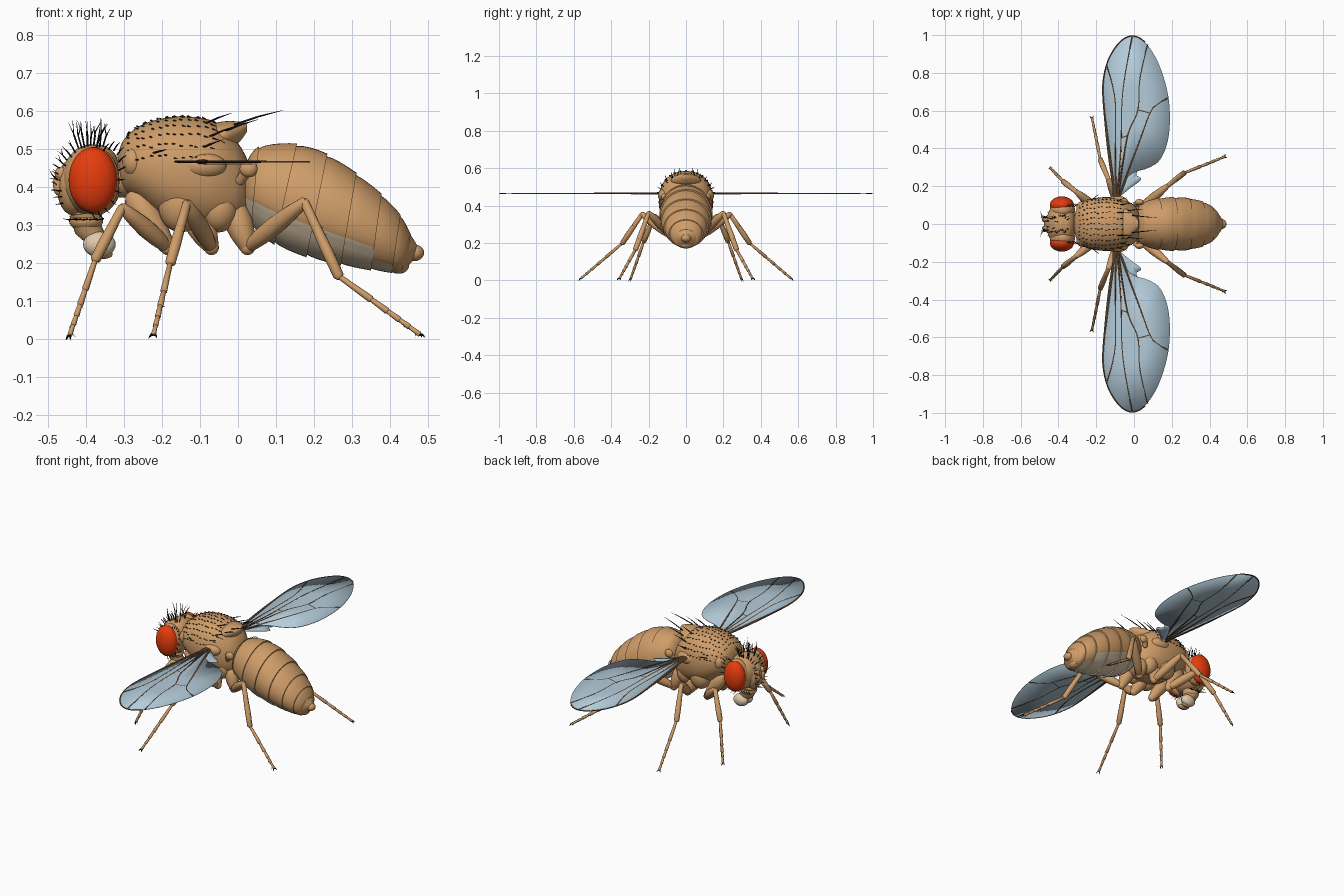
import bpy, bmesh, math, random
from mathutils import Vector
from mathutils.bvhtree import BVHTree

random.seed(4)
cube = bpy.data.objects.get("Cube")
if cube:
    bpy.data.objects.remove(cube)


def material(name, rgb):
    m = bpy.data.materials.new(name)
    m.use_nodes = True
    m.diffuse_color = (*rgb, 1)
    m.node_tree.nodes["Principled BSDF"].inputs["Base Color"].default_value = (*rgb, 1)
    return m


MATS = [material("tan_cuticle", (.62, .335, .14)), material("pale_cuticle", (.73, .59, .41)),
        material("eye_red", (.80, .045, .004)), material("wing_blue_grey", (.46, .61, .71)),
        material("vein_brown", (.09, .045, .02)), material("bristle_black", (.008, .008, .008))]
TAN, PALE, RED, WING, VEIN, BLACK = range(6)


def smooth(rows, steps=5):
    """Catmull-Rom resampling of a list of equal-length tuples."""
    out = []
    for i in range(len(rows) - 1):
        a, b, c, d = (rows[min(max(i + k, 0), len(rows) - 1)] for k in (-1, 0, 1, 2))
        for s in range(steps):
            t = s / steps
            out.append(tuple(.5 * (2*q + (r-p)*t + (2*p - 5*q + 4*r - w)*t*t + (3*q - p - 3*r + w)*t**3)
                             for p, q, r, w in zip(a, b, c, d)))
    return out + [tuple(rows[-1])]


def ring(center, u, v, n=32, power=1):
    c = Vector(center)
    f = lambda w: math.copysign(abs(w) ** power, w)
    angles = [math.tau * j / n for j in range(n)]
    return [c + u * f(math.sin(a)) + v * f(math.cos(a)) for a in angles]


class Part:
    def __init__(self):
        self.verts, self.faces, self.mats = [], [], []

    def loft(self, rings, mat=TAN):
        base, n = len(self.verts), len(rings[0])
        for r in rings:
            self.verts += r
        for k in range(len(rings) - 1):
            for j in range(n):
                a, b = base + k * n + j, base + k * n + (j + 1) % n
                self.faces.append((a, b, b + n, a + n))
                self.mats.append(mat(k, j) if callable(mat) else mat)
        for k in (0, len(rings) - 1):
            self.faces.append(tuple(base + k * n + j for j in range(n)))
            self.mats.append(TAN if callable(mat) else mat)

    def limb(self, points, radii, mat=TAN, n=10, flat=1):
        pts = [Vector(p) for p in points]
        rings = []
        for i, p in enumerate(pts):
            d = (pts[min(i + 1, len(pts) - 1)] - pts[max(i - 1, 0)]).normalized()
            u = d.cross(Vector((.4, .8, .45))).normalized()
            r = ring((0, 0, 0), u * radii[i], d.cross(u) * radii[i], n)
            rings.append([p + Vector((q.x, q.y, q.z * flat)) for q in r])
        self.loft(rings, mat)

    def taper(self, a, b, radii, mat=TAN, n=12):
        """Straight limb with evenly spaced radii and rounded ends."""
        a, b, m = Vector(a), Vector(b), len(radii) - 1
        pts = [a.lerp(b, i / m) for i in range(m + 1)]
        d = (b - a).normalized()
        pts = [a - d * radii[0] * .6] + pts + [b + d * radii[-1] * .6]
        self.limb(pts, [radii[0] * .5, *radii, radii[-1] * .5], mat, n)

    def ball(self, center, size, mat=TAN, n=24):
        x, y, z = size
        rings = []
        for i in range(n // 2 + 1):
            a = math.pi * min(max(i / (n // 2), .01), .99)
            c = Vector(center) + Vector((0, 0, z * math.cos(a)))
            rings.append(ring(c, Vector((x * math.sin(a), 0, 0)), Vector((0, y * math.sin(a), 0)), n))
        self.loft(rings, mat)

    def blade(self, outline, center, z):
        """Thin plate whose rim normals blend softly inwards."""
        cx, cy = center
        self.loft([[Vector((cx + (x - cx) * s, cy + (y - cy) * s, z + h)) for x, y in outline]
                   for s, h in [(.05, .0015), (.3, .0015), (1, .0015), (1, -.0015), (.3, -.0015), (.05, -.0015)]], WING)

    def bristle(self, base, direction, length, r=.0022, bend=(.3, 0, 0)):
        b, d = Vector(base), Vector(direction).normalized()
        mid = b + d * length * .5
        tip = mid + (d + Vector(bend)).normalized() * length * .5
        self.limb([b - d * .006, mid, tip], [r, r * .8, r * .15], BLACK, 4)

    def body(self, rows, power=1, n=32):
        """Loft along x from rows of (x, top, bottom, half width)."""
        self.loft([ring((x, 0, (t + b) / 2), Vector((0, w, 0)), Vector((0, 0, (t - b) / 2)), n, power)
                   for x, t, b, w in smooth(rows)])

    def build(self, name, mirror=False, sharp=45):
        mesh = bpy.data.meshes.new(name)
        mesh.from_pydata(self.verts, [], self.faces)
        used = sorted(set(self.mats))
        for m in used:
            mesh.materials.append(MATS[m])
        mesh.polygons.foreach_set("material_index", [used.index(m) for m in self.mats])
        bm = bmesh.new()
        bm.from_mesh(mesh)
        bmesh.ops.recalc_face_normals(bm, faces=bm.faces)
        bm.to_mesh(mesh)
        bm.free()
        mesh.shade_smooth()
        mesh.set_sharp_from_angle(angle=math.radians(sharp))
        ob = bpy.data.objects.new(name, mesh)
        bpy.context.collection.objects.link(ob)
        if mirror:
            mod = ob.modifiers.new("Mirror", 'MIRROR')
            mod.use_axis = (False, True, False)
            mod.use_mirror_merge = False


# Thorax with shield, neck and side plates
thorax = Part()
thorax.body([(-.315, .49, .43, .04), (-.3, .525, .39, .09), (-.26, .56, .36, .122), (-.2, .58, .315, .138),
             (-.13, .585, .29, .142), (-.06, .57, .285, .132), (0, .515, .30, .1), (.03, .46, .34, .06)], .9)
skin = BVHTree.FromPolygons(thorax.verts, thorax.faces)
thorax.body([(-.1, .56, .49, .07), (-.04, .572, .495, .08), (0, .572, .515, .05), (.024, .568, .545, .018)])
thorax.limb([(-.34, 0, .42), (-.28, 0, .43)], [.05, .06], n=20)
thorax.build("thorax")
plates = Part()
for c, s in [((-.09, .115, .455), (.06, .035, .035)), ((-.15, .08, .35), (.06, .05, .07)),
             ((-.05, .065, .34), (.05, .05, .06)), ((-.275, .085, .465), (.03, .035, .04))]:
    plates.ball(c, s)
plates.build("thorax_side_plates", True)

# Abdomen: overlapping segments, rows of (top x, top z, bottom x, bottom z, half width)
rows = [(.015, .45, .015, .34, .07), (.055, .505, .035, .295, .112), (.155, .512, .095, .245, .135),
        (.235, .485, .18, .212, .141), (.312, .435, .27, .19, .136), (.378, .38, .35, .178, .118),
        (.428, .325, .405, .172, .09), (.455, .275, .43, .175, .06), (.475, .24, .46, .205, .02)]
STEPS, N = 5, 48
fine = smooth(rows, STEPS)


def is_pale(seg, j):
    return seg < 6 and abs(j + .5 - N / 2) < N * (.195 if seg < 5 else .13)


abdomen = Part()
rings = []
for seg in range(len(rows) - 1):
    for s in range(STEPS + 1):
        tx, tz, bx, bz, w = fine[seg * STEPS + s]
        top, low = Vector((tx, 0, tz)), Vector((bx, 0, bz))
        c, grow = (top + low) / 2, .965 + .05 * (s / STEPS) ** .6
        r = ring(c, Vector((0, w * grow, 0)), (top - low) / 2 * grow, N)
        rings.append([c + (p - c) * (.97 if is_pale(seg, j) and is_pale(seg, j - 1) else 1)
                      for j, p in enumerate(r)])
abdomen.loft(rings, lambda k, j: PALE if is_pale(k // (STEPS + 1), j) else TAN)
abdomen.ball((.464, 0, .226), (.026, .026, .022))
abdomen.ball((.425, 0, .195), (.026, .035, .024))
abdomen.build("abdomen")

# Head, mouthparts and eyes set into sockets
head = Part()
head.ball((-.385, 0, .417), (.08, .118, .095), n=32)
head.ball((-.365, 0, .43), (.058, .108, .08), n=32)
scalp = BVHTree.FromPolygons(head.verts, head.faces)
head.ball((-.435, 0, .40), (.042, .06, .075))
head.ball((-.40, 0, .31), (.045, .045, .028))
head.limb([(-.40, 0, .33), (-.395, 0, .29), (-.37, 0, .26)], [.045, .036, .026], n=20)
head.build("head")
lips = Part()
lips.ball((-.365, .022, .248), (.043, .028, .034), PALE)
lips.ball((-.355, .015, .222), (.025, .015, .012))
lips.build("mouth_lobes", True)
eyes = Part()
eyes.ball((-.379, .074, .417), (.067, .056, .088), n=32)
eyes.ball((-.382, .1, .418), (.064, .046, .086), RED, 36)
eyes.build("eyes", True)
antennae = Part()
antennae.ball((-.465, .022, .435), (.018, .014, .018), n=16)
antennae.ball((-.474, .022, .405), (.013, .013, .028), n=16)
antennae.bristle((-.475, .03, .42), (-.5, .6, .4), .05)
antennae.build("antennae", True)

# Legs: hip, trochanter, knee, ankle and toe positions
legs = {"front": [(-.27, .05, .37), (-.185, .07, .24), (-.305, .17, .345), (-.375, .225, .21), (-.442, .295, .012)],
        "middle": [(-.11, .06, .32), (-.07, .085, .24), (-.135, .235, .355), (-.178, .34, .2), (-.222, .56, .012)],
        "hind": [(-.01, .05, .34), (.025, .075, .24), (.175, .2, .36), (.265, .27, .165), (.478, .355, .012)]}
for name, (hip, troch, knee, ankle, toe) in legs.items():
    leg = Part()
    leg.taper(hip, troch, [.034, .038, .032, .021])
    leg.ball(troch, (.02, .02, .02), n=16)
    leg.taper(troch, knee, [.016, .023, .025, .021, .014])
    leg.taper(knee, ankle, [.012, .013, .015, .014])
    a, b = Vector(ankle), Vector(toe)
    stops = [0, .4, .6, .75, .87, 1]
    for i in range(5):
        leg.taper(a.lerp(b, stops[i]), a.lerp(b, stops[i + 1]), [.007 - i * .0004, .0095 - i * .0006], n=8)
    out = (b - a).normalized()
    for side in (-1, 1):
        leg.bristle(b, out + Vector((0, 0, .3)) + side * out.cross(Vector((0, 0, 1))), .02, .004, (0, 0, -.9))
        for i in range(8):
            p = Vector(knee).lerp(a, .3 + i * .09) if side < 0 else a.lerp(b, .55 + i * .055)
            leg.bristle(p + out * .006, out + Vector((random.uniform(-1, 1), .2, 0)), .022, .0012)
    leg.build(name + "_legs", True)

# Wings: thin blades with raised veins
Z = .466
outline = smooth([(-.1, .15), (-.13, .34), (-.153, .55), (-.164, .735), (-.135, .87), (-.074, .963), (-.01, .995),
                  (.058, .963), (.127, .857), (.175, .71), (.19, .577), (.18, .444), (.138, .34), (.074, .296),
                  (.005, .275), (-.04, .24), (-.08, .16)], 4)
wing = Part()
wing.blade(outline, (0, .62), Z)
wing.blade(smooth([(-.09, .15), (-.05, .23), (-.01, .29), (.02, .285), (.012, .26), (.038, .235), (-.02, .19),
                   (-.08, .14)], 4), (-.02, .225), Z - .006)
wing.build("wings", True, 180)
veins = Part()
paths = [outline[:29], [(-.1, .14), (-.125, .35), (-.152, .56)], [(-.095, .14), (-.1, .35), (-.1, .65), (-.145, .84)],
         [(-.09, .14), (-.07, .4), (-.06, .7), (-.01, .99)], [(-.085, .14), (-.035, .46), (.02, .6), (.03, .76), (.072, .95)],
         [(-.08, .14), (.03, .44), (.085, .587), (.12, .63), (.18, .667)], [(.02, .605), (.085, .587)],
         [(-.068, .455), (-.03, .47)]]
for i, path in enumerate(paths):
    pts = smooth(path, 6) if i else path
    m = len(pts) - 1
    veins.limb([(x, y, Z) for x, y in pts], [.0065 - .0025 * min(1, 2 * k / m) if i < 6 else .004
                                             for k in range(m + 1)], VEIN, 6, .6)
veins.limb([(-.085, .12, Z), (-.1, .16, Z), (-.11, .22, Z)], [.02, .014, .004], VEIN, flat=.4)
veins.build("wing_veins", True)

# Halteres
halteres = Part()
halteres.limb([(-.005, .075, .405), (.005, .1, .415), (.018, .112, .435)], [.016, .013, .015])
halteres.ball((.028, .116, .447), (.024, .016, .022), n=16)
halteres.build("halteres", True)

# Bristles: thorax rows, shield spines and head hairs
hair = Part()
for i in range(12):
    for j in range(-6, 7):
        a = math.radians(j * 13 + random.uniform(-2, 2))
        d = Vector((0, math.sin(a), math.cos(a)))
        start = Vector((-.285 + i * .02 + random.uniform(-.004, .004), 0, .45))
        hit, normal, _, _ = skin.ray_cast(start + d * .4, -d)
        hair.bristle(hit, normal * .45 + Vector((.8, 0, 0)), .033, .0024, (.4, 0, -.15))
for s in (-1, 1):
    for base, d, size in [((-.005, .045, .565), (.95, -.1, .32), .13), ((-.04, .07, .545), (.9, .1, .35), .1),
                          ((-.08, .1, .53), (.9, .15, .4), .09), ((-.1, .12, .5), (.9, .3, .4), .07),
                          ((-.09, .06, .565), (.9, 0, .4), .08), ((-.22, .13, .49), (.7, .6, .2), .045)]:
        hair.bristle((base[0], base[1] * s, base[2]), (d[0], d[1] * s, d[2]), size, .003, (.1, 0, -.05))
    for k in range(20):
        # tall crown hairs, then short ones down the brow and face
        crown = k < 9
        a = math.radians(-22 + k * 5 if crown else -30 - (k - 9) * 10)
        d = Vector((math.sin(a), s * random.uniform(.1, .5), math.cos(a)))
        hit, normal, _, _ = scalp.ray_cast(Vector((-.385, 0, .415)) + d, -d)
        hair.bristle(hit, normal + Vector((.1, 0, .3)), random.uniform(.05, .08) if crown else .035, .0026,
                     (random.uniform(-.5, .6), 0, .1))
    for k in range(12):
        # fringe behind the eye
        a = math.radians(-20 + k * 18)
        hair.bristle((-.36 + .05 * math.sin(a + .5), s * .095, .415 + .088 * math.cos(a)),
                     (.6, s * .5, math.cos(a)), .025, .0022)
    for k in range(5):
        hair.bristle((-.43 + k * .018, s * .04, .315), (-.7, s * .6, -.1), .04, .0024, (-.2, 0, .3))
hair.build("bristles")
